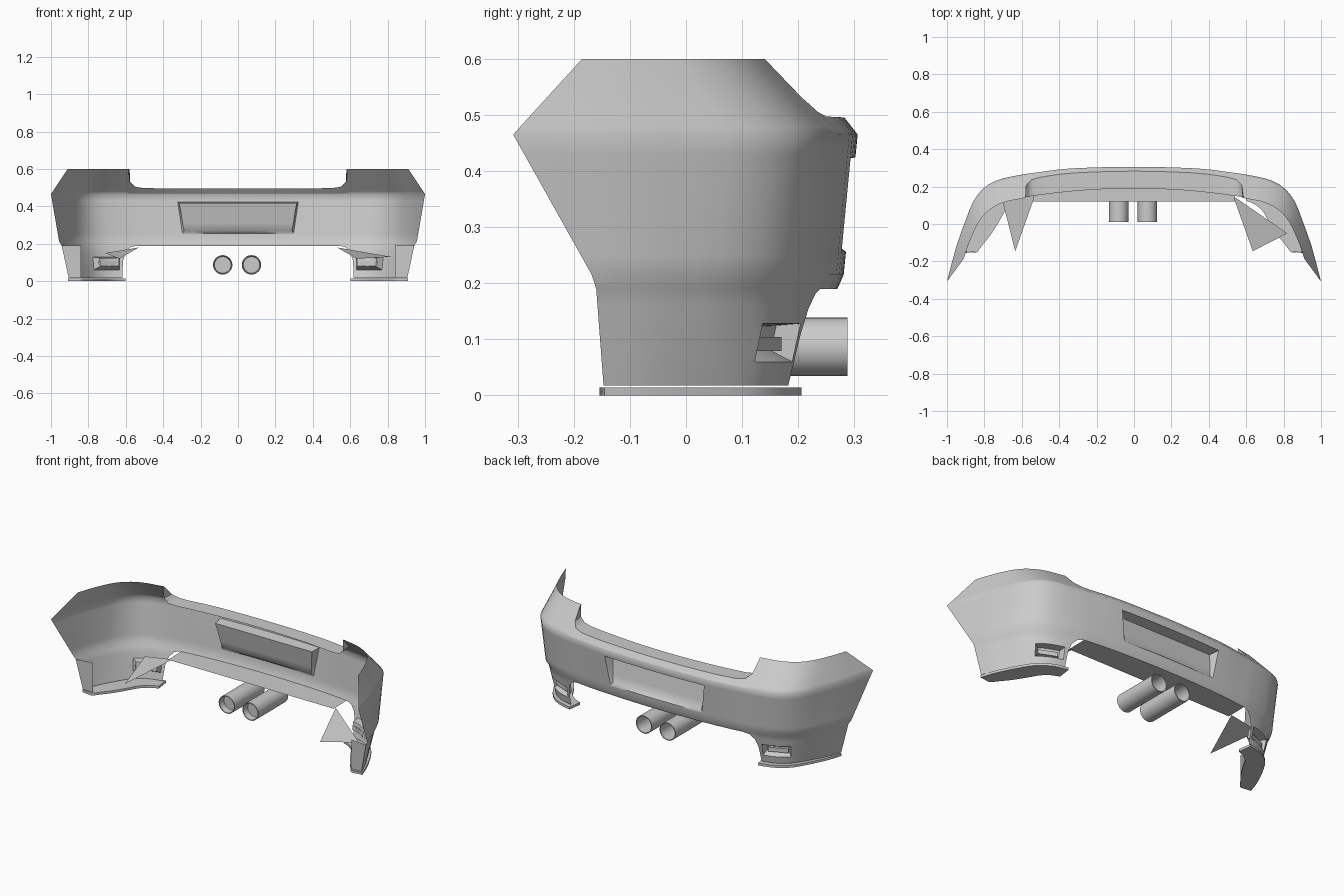
import bpy, bmesh, math
from mathutils import Vector

if "Cube" in bpy.data.objects:
    bpy.data.objects.remove(bpy.data.objects["Cube"])

# Plan curves (x, y) of half the outer skin at five heights
LEVELS = [
    (.018, [(0, .20), (.30, .195), (.50, .19), (.60, .185), (.69, .165), (.76, .12), (.81, .05), (.85, -.02), (.88, -.08), (.905, -.147)]),
    (.19, [(0, .27), (.295, .262), (.50, .245), (.60, .227), (.70, .197), (.775, .155), (.835, .088), (.877, .01), (.915, -.075), (.943, -.160)]),
    (.215, [(0, .281), (.297, .273), (.50, .256), (.60, .24), (.71, .21), (.785, .167), (.845, .10), (.887, .02), (.927, -.075), (.957, -.168)]),
    (.465, [(0, .306), (.335, .297), (.50, .278), (.60, .264), (.72, .238), (.80, .195), (.86, .12), (.90, .02), (.95, -.12), (1.0, -.308)]),
    (.60, [(0, .20), (.30, .19), (.50, .16), (.58, .14), (.70, .115), (.78, .07), (.83, .01), (.86, -.05), (.885, -.11), (.91, -.185)]),
]


def lerp_table(t, table):
    for (a, va), (b, vb) in zip(table, table[1:]):
        if t <= b:
            return va + (vb - va) * max(0, (t - a) / (b - a))
    return table[-1][1]


def curve_at(u, pts):
    """Smooth curve through the plan points, mirrored past the middle."""
    def p(i):
        if i > 9:
            return 2 * p(9) - p(18 - i)
        return Vector((-pts[-i][0], pts[-i][1])) if i < 0 else Vector(pts[i])
    i = min(int(u), 8)
    t = u - i
    a, b, c, d = p(i - 1), p(i), p(i + 1), p(i + 2)
    return .5 * (2 * b + (c - a) * t + (2 * a - 5 * b + 4 * c - d) * t * t + (3 * b - a - 3 * c + d) * t ** 3)


def skin(u, z):
    s = -1 if u < 0 else 1
    lo, hi = next(((a, b) for a, b in zip(LEVELS, LEVELS[1:]) if z <= b[0] + 1e-6), LEVELS[-2:])
    t = (z - lo[0]) / (hi[0] - lo[0])
    q = curve_at(abs(u), lo[1]).lerp(curve_at(abs(u), hi[1]), t)
    return Vector((s * q.x, q.y, z))


def finish(name, bm, angle=35):
    me = bpy.data.meshes.new(name)
    bm.to_mesh(me)
    bm.free()
    ob = bpy.data.objects.new(name, me)
    bpy.context.collection.objects.link(ob)
    bpy.ops.object.select_all(action='DESELECT')
    ob.select_set(True)
    bpy.context.view_layer.objects.active = ob
    bpy.ops.object.shade_smooth_by_angle(angle=math.radians(angle))
    return ob


def strip(bm, a, b):
    """Quads between two rows of points."""
    va, vb = [bm.verts.new(p) for p in a], [bm.verts.new(p) for p in b]
    for i in range(len(a) - 1):
        bm.faces.new((va[i], va[i + 1], vb[i + 1], vb[i]))


# Bumper skin: grid with cut-outs for the tailgate and exhaust
half = [.25, .5, .75, .95, 1, 1.33, 1.67, 2, 2.3, 2.5, 2.7, 2.85, 3, 3.15, 3.2, 3.35, 3.8, 4.2, 4.65, 5.1] + [5.5 + .5 * k for k in range(8)]
cols = [-u for u in reversed(half)] + [0] + half
rows = [.018, .06, .095, .128, .16, .19, .215, .25, .31, .37, .43, .465, .48, .51, .555, .60]
BOTTOM = [(0, .19), (2.3, .19), (2.7, .182), (3, .155), (3.15, .11), (3.2, .018)]
TOP = [(0, .495), (2, .497), (2.5, .505), (2.85, .53), (3, .60)]


def height(u, z):
    if z < .19:
        zb = lerp_table(abs(u), BOTTOM)
        return zb + (z - .018) * (.19 - zb) / .172
    if z > .465:
        return .465 + (z - .465) * (lerp_table(abs(u), TOP) - .465) / .135
    return z


bm = bmesh.new()
cache = {}


def vert(u, z):
    p = skin(u, height(u, z))
    key = tuple(round(c, 5) for c in p)
    if key not in cache:
        cache[key] = bm.verts.new(p)
    return cache[key]


plate, vents = [], {-1: [], 1: []}
for u0, u1 in zip(cols, cols[1:]):
    for z0, z1 in zip(rows, rows[1:]):
        vs = list(dict.fromkeys([vert(u0, z0), vert(u0, z1), vert(u1, z1), vert(u1, z0)]))
        if len(vs) < 3:
            continue
        f = bm.faces.new(vs)
        um, zm = (u0 + u1) / 2, (z0 + z1) / 2
        if abs(um) < 1 and .25 < zm < .43:
            plate.append(f)
        if 3.35 < abs(um) < 5.1 and .06 < zm < .128:
            vents[1 if um > 0 else -1].append(f)
bm.normal_update()
# Plate recess (tilted floor) and corner vents pushed inward
bmesh.ops.inset_region(bm, faces=plate, thickness=.006, depth=0, use_even_offset=True)
bmesh.ops.inset_region(bm, faces=plate, thickness=.010, depth=-.03, use_even_offset=True)
for v in {v for f in plate for v in f.verts}:
    v.co.y = .253 - (v.co.z - .34) * .2
for fs in vents.values():
    bmesh.ops.inset_region(bm, faces=fs, thickness=.012, depth=-.04, use_even_offset=True)
finish("bumper_skin", bm, 50)

# Top shelf and lower flange running across the middle
bm = bmesh.new()
us = [u for u in cols if abs(u) <= 3]
outer = [skin(u, height(u, .60)) for u in us]
strip(bm, outer, [Vector((p.x * 1.01, min(p.y, .19 - .14 * p.x ** 2), p.z)) for p in outer])
bmesh.ops.remove_doubles(bm, verts=bm.verts[:], dist=1e-4)
finish("top_shelf", bm)

bm = bmesh.new()
outer = [skin(u, .19) for u in cols if abs(u) <= 2.3]
strip(bm, outer, [Vector((p.x, .12, .188)) for p in outer])
finish("lower_flange", bm)

for s, side in ((-1, "left"), (1, "right")):
    # Crescent lip under each corner
    bm = bmesh.new()
    us = [3.1 + 5.9 * k / 18 for k in range(19)]
    out, inn = [], []
    for k, u in enumerate(us):
        p = skin(u, .018)
        n = (skin(min(u + .05, 9), .018) - skin(u - .05, .018)).normalized()
        n = Vector((-n.y, n.x, 0))
        g = .022 - .018 * k / 18
        w = .06 + .035 * math.sin(math.pi * k / 18)
        out.append(Vector((s * (p.x + n.x * g), max(-.154, p.y + n.y * g), 0)))
        inn.append(Vector((s * (p.x - n.x * w), max(-.154, p.y - n.y * w), 0)))
    strip(bm, out, inn)
    ext = bmesh.ops.extrude_face_region(bm, geom=bm.faces[:], use_keep_orig=True)
    bmesh.ops.translate(bm, vec=(0, 0, .014), verts=[g for g in ext['geom'] if isinstance(g, bmesh.types.BMVert)])
    bmesh.ops.recalc_face_normals(bm, faces=bm.faces[:])
    finish("corner_lip_" + side, bm)

    # Wheel-arch return flange
    bm = bmesh.new()
    edge = [skin(9 * s, z) for z in (.018, .06, .11, .16, .19)]
    strip(bm, edge, [Vector((s * .84, -.147, p.z)) for p in edge])
    finish("arch_flange_" + side, bm)

    # Triangular inner bracket
    bm = bmesh.new()
    third = (.82, -.05, .13) if s > 0 else (.71, .15, .15)
    bm.faces.new([bm.verts.new((s * x, y, z)) for x, y, z in ((.53, .15, .18), (.635, -.145, .12), third)])
    finish("inner_bracket_" + side, bm)

    # Light bar inside the vent
    bm = bmesh.new()
    bmesh.ops.create_cube(bm, size=1)
    for v in bm.verts:
        v.co = Vector((v.co.x * .11, v.co.y * .02, v.co.z * .025))
    ob = finish("vent_bar_" + side, bm)
    ob.location = (s * .70, .14, .092)
    ob.rotation_euler.z = -s * .4

    # Exhaust pipe: open tube with an inner baffle
    bm = bmesh.new()
    n = 32
    rings = []
    for r, y in ((.044, .05), (.047, .012), (.052, .012), (.052, .288), (.047, .288), (.046, .06)):
        rings.append([bm.verts.new((r * math.cos(2 * math.pi * k / n), y, r * math.sin(2 * math.pi * k / n))) for k in range(n)])
    for a, b in zip(rings, rings[1:]):
        for k in range(n):
            bm.faces.new((a[k], a[(k + 1) % n], b[(k + 1) % n], b[k]))
    bm.faces.new(rings[0])
    bm.faces.new(rings[-1])
    bmesh.ops.recalc_face_normals(bm, faces=bm.faces[:])
    ob = finish("exhaust_pipe_" + side, bm)
    ob.location = (-.082 if s < 0 else .072, 0, .087)
